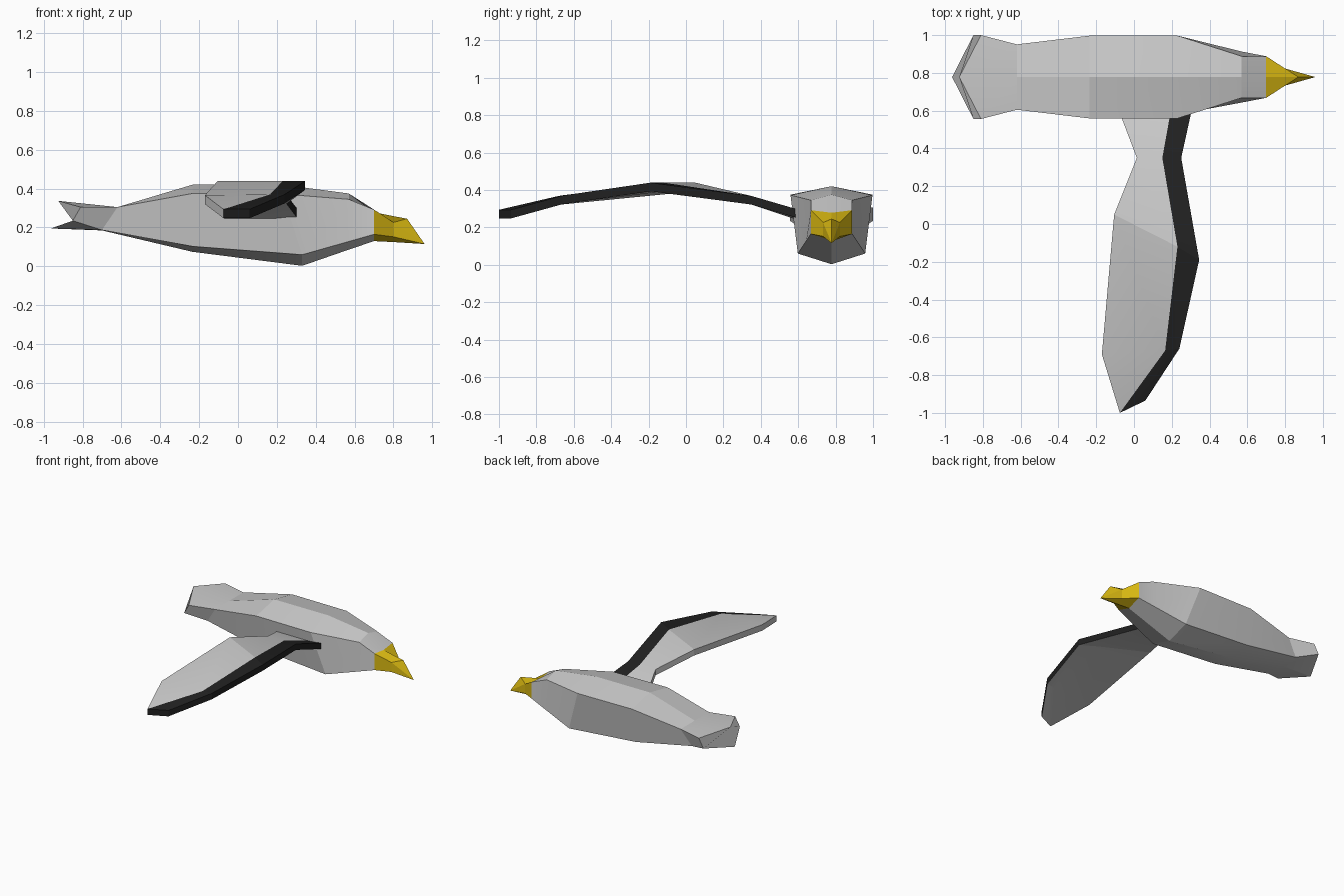
import bpy
import bmesh
import math

cube = bpy.data.objects.get("Cube")
if cube:
    bpy.data.objects.remove(cube, do_unlink=True)

BODY_Y = 0.778  # centre line of the body


def make_material(name, rgb):
    mat = bpy.data.materials.new(name)
    mat.use_nodes = True
    mat.diffuse_color = (*rgb, 1)
    bsdf = mat.node_tree.nodes["Principled BSDF"]
    bsdf.inputs["Base Color"].default_value = (*rgb, 1)
    return mat


grey = make_material("light grey", (0.60, 0.60, 0.60))
black = make_material("black", (0.015, 0.015, 0.015))
yellow = make_material("beak yellow", (0.72, 0.50, 0.006))


def loft(name, rings, materials, strip_material=None):
    """Skin a row of closed rings; strip_material picks the slot per side."""
    bm = bmesh.new()
    rows = [[bm.verts.new(p) for p in ring] for ring in rings]
    n = len(rows[0])
    for a, b in zip(rows, rows[1:]):
        for i in range(n):
            j = (i + 1) % n
            face = bm.faces.new((a[i], a[j], b[j], b[i]))
            if strip_material:
                face.material_index = strip_material[i]
    bm.faces.new(rows[0])
    bm.faces.new(rows[-1])
    bmesh.ops.remove_doubles(bm, verts=bm.verts, dist=0.0005)
    bmesh.ops.recalc_face_normals(bm, faces=bm.faces)
    mesh = bpy.data.meshes.new(name)
    bm.to_mesh(mesh)
    bm.free()
    obj = bpy.data.objects.new(name, mesh)
    bpy.context.collection.objects.link(obj)
    for mat in materials:
        mesh.materials.append(mat)
    bpy.ops.object.select_all(action="DESELECT")
    obj.select_set(True)
    bpy.context.view_layer.objects.active = obj
    bpy.ops.object.shade_smooth_by_angle(angle=math.radians(12))
    return obj


def hex_ring(ridge, shoulder, flank, keel):
    """Six-sided ring: ridge and keel are (x, z), the others (x, half width, z)."""
    def side(p, s):
        return (p[0], BODY_Y + s * p[1], p[2])
    return [(ridge[0], BODY_Y, ridge[1]), side(shoulder, 1), side(flank, 1),
            (keel[0], BODY_Y, keel[1]), side(flank, -1), side(shoulder, -1)]


# Body from tail to face
neck = hex_ring((0.70, 0.278), (0.70, 0.110, 0.292), (0.70, 0.110, 0.165), (0.70, 0.130))
loft("body", [
    hex_ring((-0.925, 0.337), (-0.81, 0.222, 0.305), (-0.85, 0.222, 0.235), (-0.963, 0.195)),
    hex_ring((-0.62, 0.305), (-0.62, 0.173, 0.305), (-0.70, 0.150, 0.187), (-0.70, 0.185)),
    hex_ring((-0.235, 0.420), (-0.235, 0.219, 0.375), (-0.235, 0.172, 0.103), (-0.235, 0.075)),
    hex_ring((0.23, 0.420), (0.23, 0.219, 0.372), (0.33, 0.180, 0.060), (0.33, 0.003)),
    hex_ring((0.57, 0.375), (0.57, 0.110, 0.345), (0.57, 0.135, 0.128), (0.57, 0.086)),
    neck,
], [grey])

# Hooked beak, drawn to a point
tip = (0.96, 0.0, 0.115)
loft("beak", [
    neck,
    hex_ring((0.87, 0.245), (0.80, 0.045, 0.226), (0.80, 0.045, 0.152), (0.80, 0.125)),
    hex_ring((0.96, 0.115), tip, tip, (0.96, 0.115)),
], [yellow])

# Wing stations: trailing edge, stripe edge and leading edge as (x, y, top z)
stations = [
    ((-0.08, 0.60, 0.285), (0.195, 0.60, 0.285), (0.305, 0.60, 0.295)),
    ((0.015, 0.35, 0.368), (0.15, 0.35, 0.368), (0.25, 0.35, 0.368)),
    ((-0.105, 0.05, 0.439), (0.23, -0.12, 0.439), (0.345, -0.19, 0.439)),
    ((-0.17, -0.69, 0.366), (0.165, -0.67, 0.370), (0.24, -0.66, 0.370)),
    ((-0.075, -1.0, 0.294), (-0.0745, -0.9997, 0.294), (0.06, -0.935, 0.294)),
]
THICK = 0.046
wing_rings = []
for station in stations:
    under = [(x, y, z - THICK) for x, y, z in reversed(station)]
    wing_rings.append(list(station) + under)
# Black stripe on top and along the leading edge
wing = loft("right_wing", wing_rings, [grey, black], [0, 1, 1, 0, 0, 0])

# Black tip face on the leading side
for face in wing.data.polygons:
    if face.center.y < -0.94 and face.normal.y < -0.5 and face.normal.x > 0:
        face.material_index = 1
